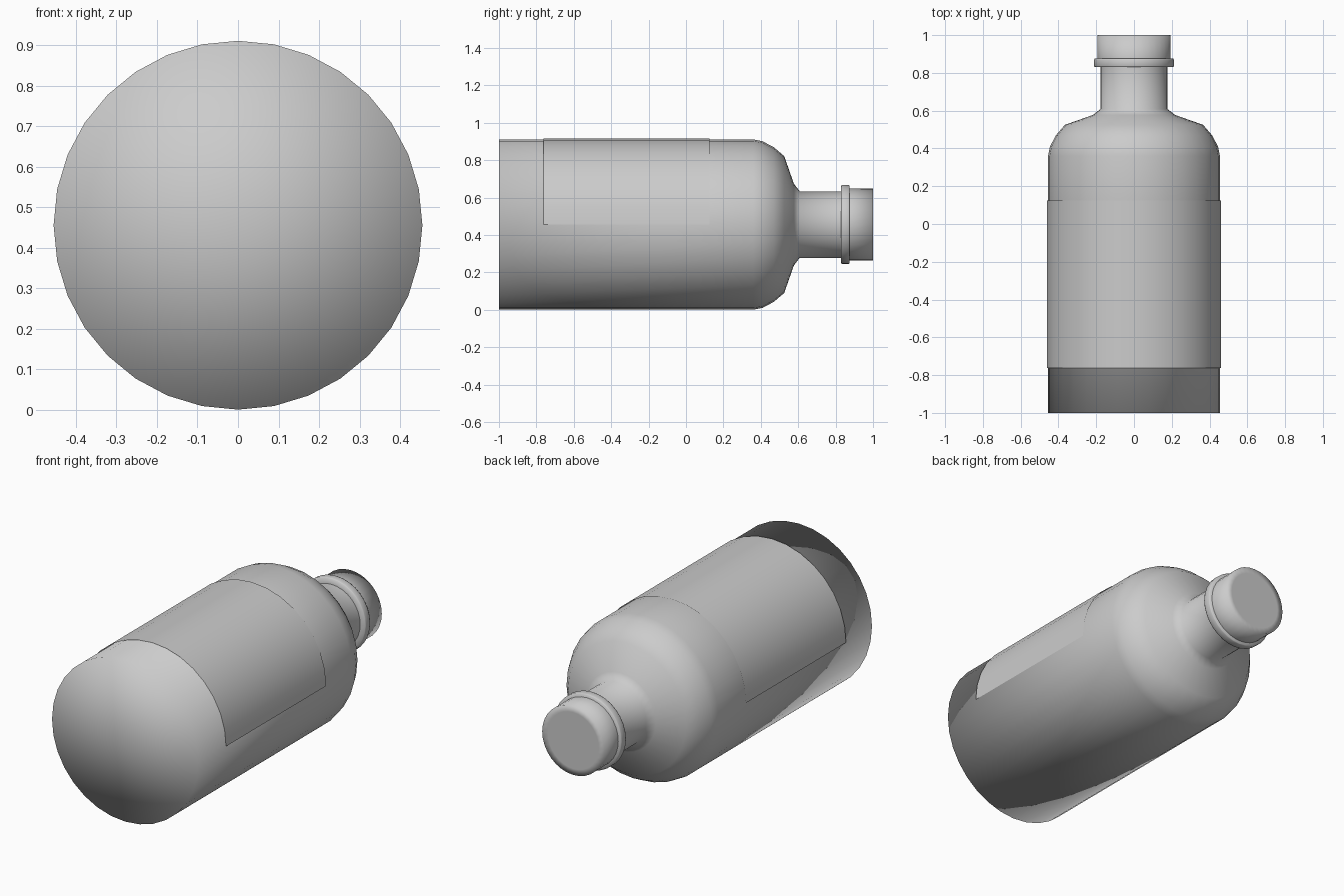
import bpy, bmesh
from math import cos, sin, pi

if "Cube" in bpy.data.objects:
    bpy.data.objects.remove(bpy.data.objects["Cube"])

SEGMENTS = 32
AXIS_Z = 0.456


def lathe(name, profile, start=0.0, sweep=2 * pi, steps=SEGMENTS):
    """Revolve (radius, y) points about the bottle's horizontal axis; radius 0 makes a pole."""
    bm = bmesh.new()
    closed = sweep > 6.28
    count = steps if closed else steps + 1
    rings = []
    for r, y in profile:
        if r == 0:
            rings.append([bm.verts.new((0, y, AXIS_Z))] * count)
        else:
            rings.append([bm.verts.new((r * cos(start + sweep * i / steps), y,
                                        AXIS_Z + r * sin(start + sweep * i / steps)))
                          for i in range(count)])
    for a, b in zip(rings, rings[1:]):
        for i in range(steps):
            j = (i + 1) % count
            quad = list(dict.fromkeys((a[i], b[i], b[j], a[j])))
            bm.faces.new(quad).smooth = True
    if closed:
        bmesh.ops.recalc_face_normals(bm, faces=bm.faces)
    else:
        bm.normal_update()
        for f in bm.faces:
            c = f.calc_center_median()
            if f.normal.x * c.x + f.normal.z * (c.z - AXIS_Z) < 0:
                f.normal_flip()
    mesh = bpy.data.meshes.new(name)
    bm.to_mesh(mesh)
    bm.free()
    obj = bpy.data.objects.new(name, mesh)
    bpy.context.collection.objects.link(obj)
    return obj


# Bottle body: flat base, long straight wall, rounded shoulder, neck
lathe("bottle_body", [(0, -1), (0.455, -1), (0.455, 0.36), (0.445, 0.41),
                      (0.413, 0.47), (0.366, 0.525), (0.218, 0.577),
                      (0.178, 0.608), (0.178, 0.84)])

# Collar ring and stopper above the neck
lathe("neck_collar", [(0.172, 0.83), (0.208, 0.83), (0.211, 0.836),
                      (0.211, 0.869), (0.208, 0.875), (0.172, 0.875)])
lathe("stopper_side", [(0.192, 0.87), (0.193, 1.0), (0.158, 1.0)])
lathe("stopper_top", [(0.158, 1.0), (0, 1.0)])

# Label wrapped over the upper half of the body
lathe("label", [(0.46, -0.763), (0.46, 0.125)], 0, pi, SEGMENTS // 2)

# Outward normals on the open stopper parts
for name in ("stopper_top", "stopper_side"):
    mesh = bpy.data.objects[name].data
    if mesh.polygons[-1].normal.y < 0:
        mesh.flip_normals()
